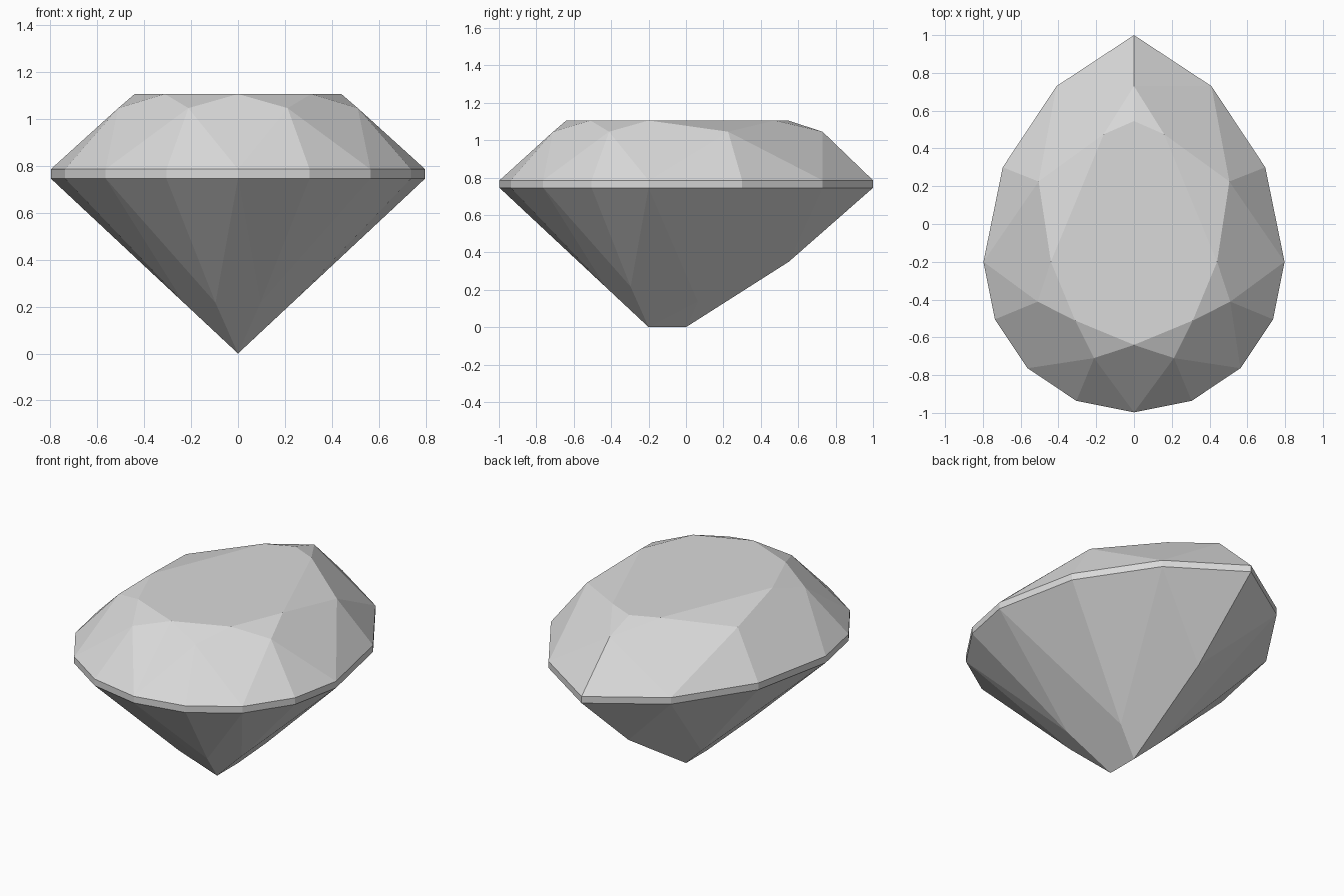
import bpy, bmesh, math
from mathutils import Vector

cube = bpy.data.objects.get("Cube")
if cube:
    bpy.data.objects.remove(cube, do_unlink=True)

grey = bpy.data.materials.new("pale_grey")
grey.use_nodes = True
colour = (0.7, 0.7, 0.7, 1)
grey.diffuse_color = colour
grey.node_tree.nodes["Principled BSDF"].inputs["Base Color"].default_value = colour

GIRDLE_LOW, GIRDLE_HIGH = 0.745, 0.785
CENTRE = Vector((0, -0.2, 0.6))   # middle of the rounded end


def arc(radius, degrees, z):
    """Point on the rounded front end, measured from +x towards -y."""
    a = math.radians(degrees)
    return Vector((radius * math.cos(a), -0.2 - radius * math.sin(a), z))


def girdle_ring(z):
    """Left half of the pear outline, from the back tip to the front."""
    straight = [Vector((x, y, z)) for x, y in ((0, 1), (0.41, 0.73), (0.695, 0.3))]
    return straight + [arc(0.797, 22.5 * i, z) for i in range(5)]


def build_half(name, faces):
    """Left half from point loops, faced outward and mirrored to the right."""
    bm = bmesh.new()
    for loop in faces:
        points = []
        for p in loop:
            if all((p - q).length > 1e-4 for q in points):
                points.append(p)
        if len(points) < 3:
            continue
        face = bm.faces.new([bm.verts.new(p) for p in points])
        face.normal_update()
        if face.normal.dot(face.calc_center_median() - CENTRE) < 0:
            face.normal_flip()
    bmesh.ops.remove_doubles(bm, verts=bm.verts[:], dist=1e-4)
    for v in bm.verts:
        if abs(v.co.x) < 1e-4:
            v.co.x = 0
    mesh = bpy.data.meshes.new(name)
    bm.to_mesh(mesh)
    bm.free()
    mesh.materials.append(grey)
    obj = bpy.data.objects.new(name, mesh)
    bpy.context.collection.objects.link(obj)
    mirror = obj.modifiers.new("mirror", 'MIRROR')
    mirror.use_clip = True
    mirror.merge_threshold = 0.0005
    return obj


def brilliant_facets(rim, mids, inner, back):
    """Rim triangles, main kites and star facets between rim and inner outline."""
    faces = [(mids[0], rim[0], rim[1]), (back, inner[0], mids[0])]
    for k in range(1, 4):
        faces += [(mids[k], rim[2 * k - 1], rim[2 * k]),
                  (mids[k], rim[2 * k], rim[2 * k + 1]),
                  (inner[k - 1], mids[k - 1], rim[2 * k - 1], mids[k]),
                  (inner[k - 1], inner[k], mids[k])]
    faces.append((inner[3], mids[3], rim[7]))
    return faces


low, high = girdle_ring(GIRDLE_LOW), girdle_ring(GIRDLE_HIGH)

# Crown with its flat table
TABLE, STAR = 1.105, 1.045
table = [Vector((0.16, 0.475, TABLE))] + [arc(0.44, d, TABLE) for d in (0, 45, 90)]
table_back = Vector((0, 0.545, TABLE))
crown_mids = [Vector((0, 0.73, STAR)), Vector((0.505, 0.225, STAR)),
              arc(0.552, 22.5, STAR), arc(0.552, 67.5, STAR)]
build_half("crown", brilliant_facets(high, crown_mids, table, table_back)
           + [[table_back] + table])

# Girdle band
build_half("girdle", [(low[i], low[i + 1], high[i + 1], high[i]) for i in range(7)])

# Pavilion ending in a short keel
culet, keel = Vector((0, -0.2, 0)), Vector((0, 0, 0))
pavilion_mids = [Vector((0, 0.55, 0.35)), Vector((0.147, 0.063, 0.138)),
                 arc(0.25, 22.5, 0.216), arc(0.25, 67.5, 0.216)]
build_half("pavilion", brilliant_facets(low, pavilion_mids,
                                        [keel, culet, culet, culet], keel))
